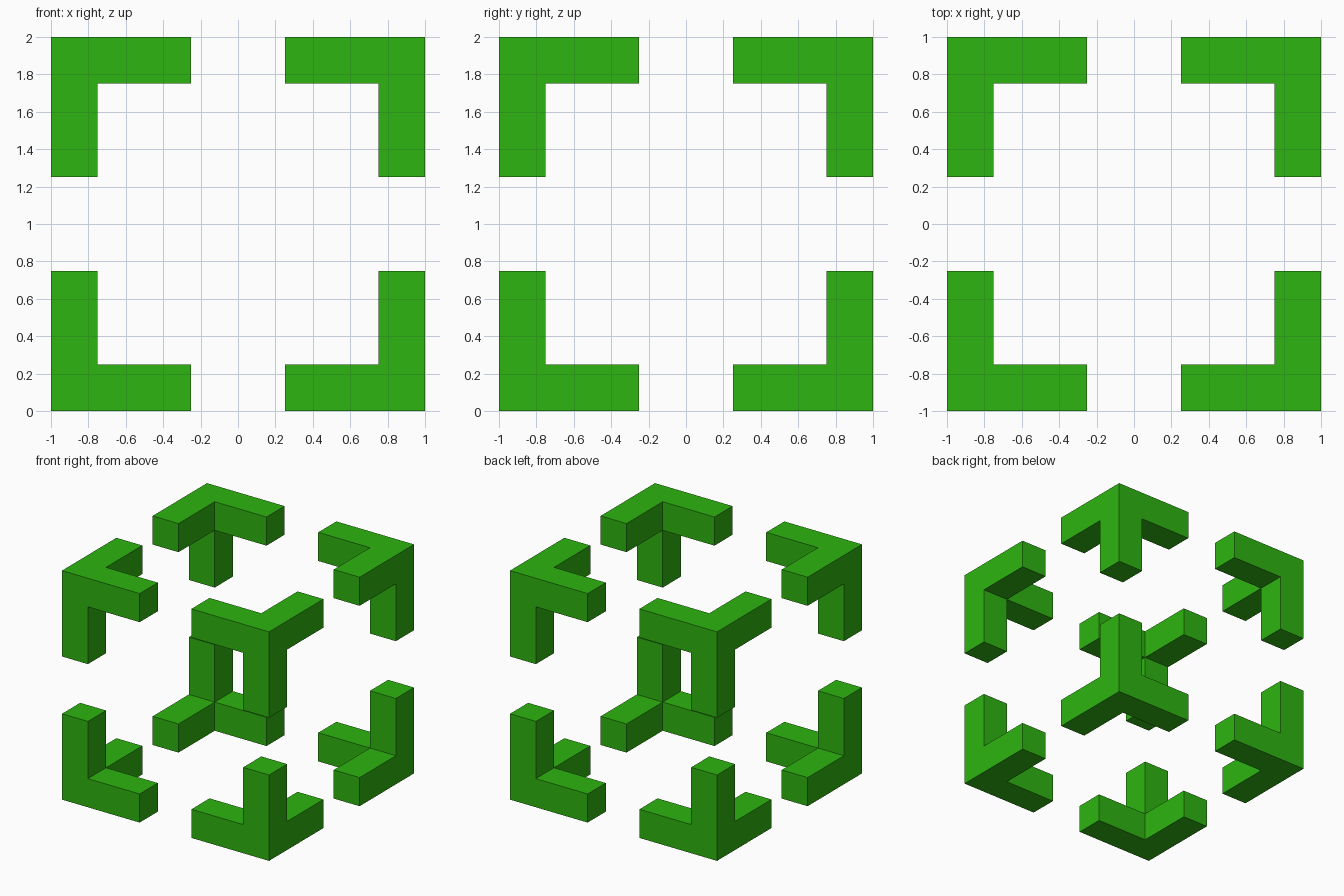
import bpy, bmesh
from mathutils import Vector, Matrix

if "Cube" in bpy.data.objects:
    bpy.data.objects.remove(bpy.data.objects["Cube"])

HALF = 1.0      # half size of the whole cube outline
THICK = 0.25    # thickness of every arm
REACH = 0.5     # how far each arm extends past the corner block

green = bpy.data.materials.new("green")
green.diffuse_color = (0.027, 0.46, 0.005, 1.0)
green.use_nodes = True
green.node_tree.nodes["Principled BSDF"].inputs["Base Color"].default_value = green.diffuse_color


def corner_bracket(name, sx, sy, sz):
    """Corner block with three arms extruded toward the neighbouring corners."""
    signs = Vector((sx, sy, sz))
    centre = signs * (HALF - THICK / 2) + Vector((0, 0, HALF))
    bm = bmesh.new()
    bmesh.ops.create_cube(bm, size=THICK, matrix=Matrix.Translation(centre))
    bm.normal_update()

    # Arms: pull out the three faces that look inward
    inward = [f for f in bm.faces if f.normal.dot(signs) < 0]
    directions = [f.normal.copy() for f in inward]
    arms = bmesh.ops.extrude_discrete_faces(bm, faces=inward)["faces"]
    for face in arms:
        bm.normal_update()
        direction = max(directions, key=face.normal.dot)
        bmesh.ops.translate(bm, verts=face.verts[:], vec=direction * REACH)

    # Merge the flat seams into clean L-shaped outer faces
    bmesh.ops.dissolve_limit(bm, angle_limit=0.01, verts=bm.verts[:], edges=bm.edges[:])
    bmesh.ops.recalc_face_normals(bm, faces=bm.faces[:])

    mesh = bpy.data.meshes.new(name)
    bm.to_mesh(mesh)
    bm.free()
    mesh.materials.append(green)
    bpy.context.collection.objects.link(bpy.data.objects.new(name, mesh))


# Eight brackets, one at each corner of the cube
for sz, level in ((-1, "bottom"), (1, "top")):
    for sy, depth in ((-1, "front"), (1, "back")):
        for sx, side in ((-1, "left"), (1, "right")):
            corner_bracket(f"corner_bracket_{level}_{depth}_{side}", sx, sy, sz)
